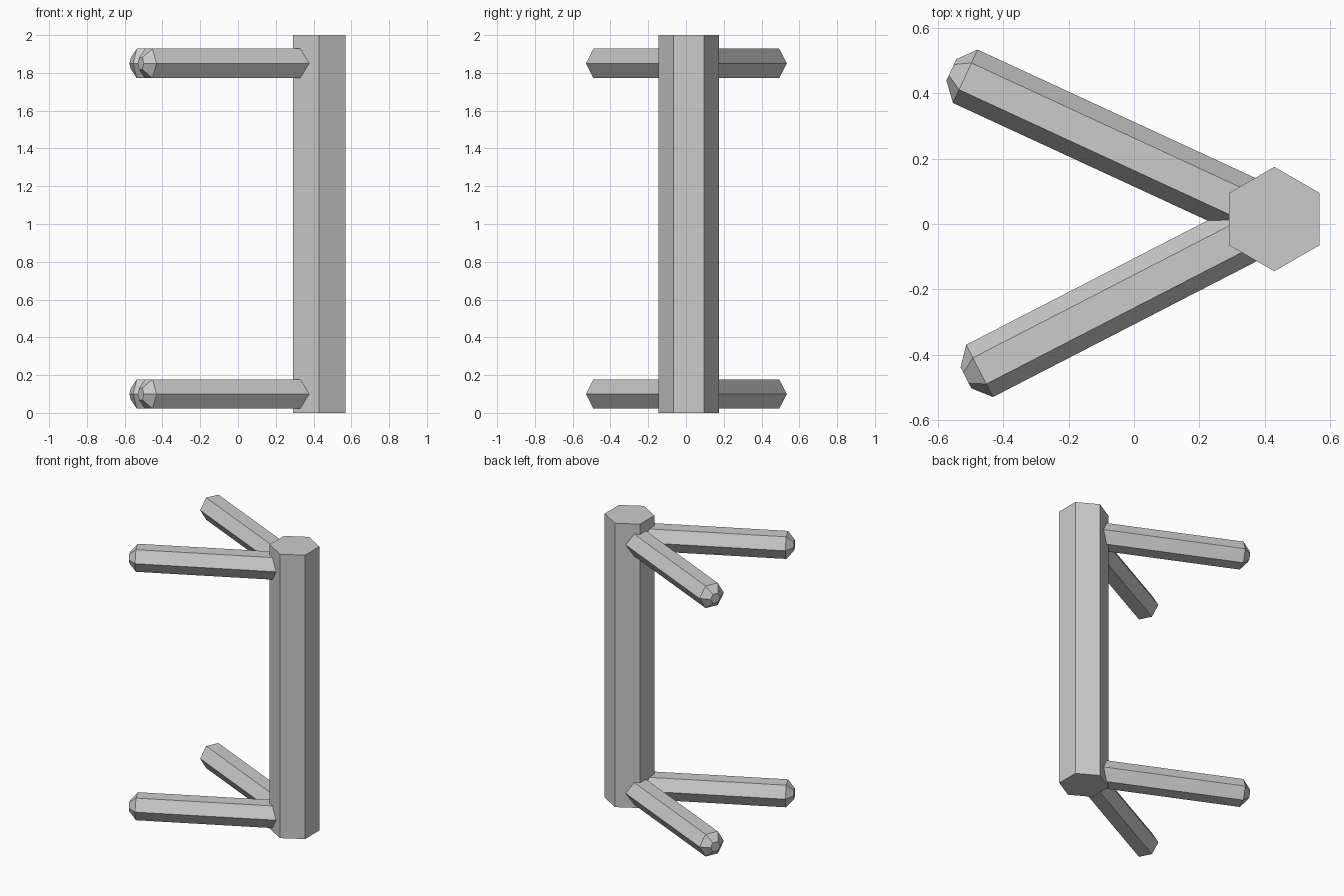
import bpy, bmesh
from math import pi, cos, sin
from mathutils import Matrix, Vector

if "Cube" in bpy.data.objects:
    bpy.data.objects.remove(bpy.data.objects["Cube"])

CENTRE = Vector((0.43, 0.015, 0))   # post axis
SIDES = 6


def hex_loft(name, rings, start, matrix):
    """Skin capped six-sided rings given as (radius, height) along local z."""
    bm = bmesh.new()
    loops = []
    for r, h in rings:
        loops.append([bm.verts.new((r * cos(start + i * 2 * pi / SIDES),
                                    r * sin(start + i * 2 * pi / SIDES), h))
                      for i in range(SIDES)])
    for a, b in zip(loops, loops[1:]):
        for i in range(SIDES):
            j = (i + 1) % SIDES
            bm.faces.new((a[i], a[j], b[j], b[i]))
    bm.faces.new(loops[0][::-1])
    bm.faces.new(loops[-1])
    mesh = bpy.data.meshes.new(name)
    bm.to_mesh(mesh)
    bm.free()
    obj = bpy.data.objects.new(name, mesh)
    obj.matrix_world = matrix
    bpy.context.collection.objects.link(obj)
    return obj


# Upright post
hex_loft("post", [(0.16, 0), (0.16, 2)], pi / 2, Matrix.Translation(CENTRE))

# Splayed arms with blunt tapered tips, one pair at each level
for level, z in (("lower", 0.10), ("upper", 1.85)):
    for side, end in (("front", (-0.473, -0.45)), ("back", (-0.517, 0.4525))):
        base = Vector((CENTRE.x, CENTRE.y, z))
        axis = Vector((*end, z)) - base
        length = axis.length
        out = axis.normalized()
        across = Vector((0, 0, 1)).cross(out)
        # local x lies flat so the hexagon has level top and bottom faces
        rot = Matrix((across, out.cross(across), out)).transposed().to_4x4()
        hex_loft(f"{level}_{side}_arm",
                 [(0.09, 0), (0.09, length), (0.036, length + 0.047)],
                 0, Matrix.Translation(base) @ rot)
